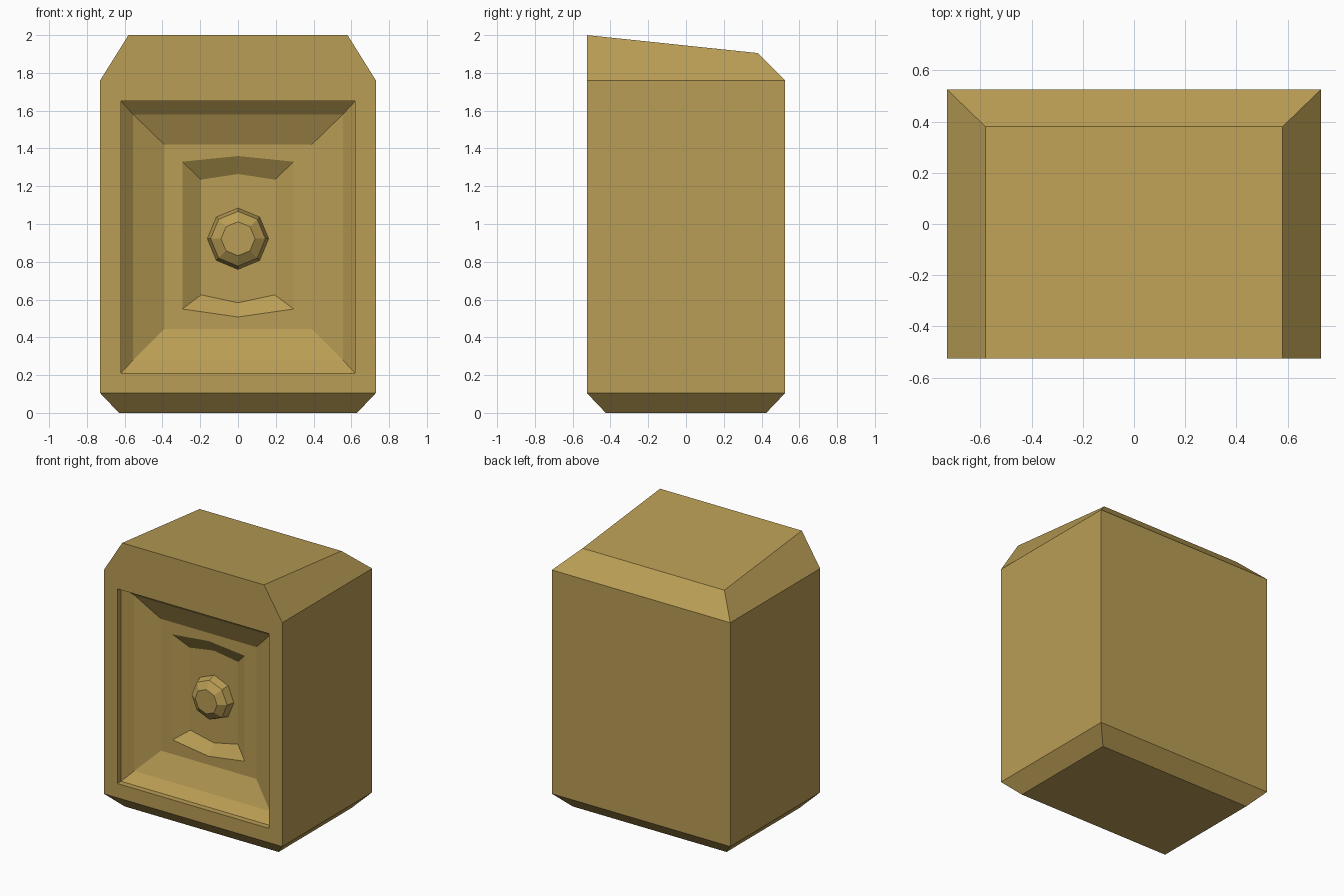
import bpy, bmesh
from math import sin, cos, pi

if "Cube" in bpy.data.objects:
    bpy.data.objects.remove(bpy.data.objects["Cube"])

mat = bpy.data.materials.new("ochre")
mat.diffuse_color = (0.49, 0.34, 0.09, 1)
mat.use_nodes = True
mat.node_tree.nodes["Principled BSDF"].inputs["Base Color"].default_value = mat.diffuse_color


def ring(bm, pts):
    return [bm.verts.new(p) for p in pts]


def bridge(bm, a, b, skip=()):
    n = len(a)
    for i in range(n):
        if i not in skip:
            j = (i + 1) % n
            bm.faces.new((a[i], a[j], b[j], b[i]))


def finish(bm, name):
    bmesh.ops.recalc_face_normals(bm, faces=bm.faces)
    me = bpy.data.meshes.new(name)
    bm.to_mesh(me)
    bm.free()
    me.materials.append(mat)
    ob = bpy.data.objects.new(name, me)
    bpy.context.collection.objects.link(ob)
    return ob


def level(hx, y0, y1, z0, z1):
    """Four corners: front left, front right, back right, back left."""
    return [(-hx, y0, z0), (hx, y0, z0), (hx, y1, z1), (-hx, y1, z1)]


# Cabinet shell: chamfered foot, straight walls, sloping chamfered top
F = -0.525
bm = bmesh.new()
foot, low, high, top = [ring(bm, level(*a)) for a in (
    (0.63, -0.425, 0.425, 0, 0),
    (0.73, F, 0.525, 0.105, 0.105),
    (0.73, F, 0.525, 1.76, 1.76),
    (0.58, F, 0.38, 2.0, 1.905))]
bm.faces.new(foot)
bridge(bm, foot, low)
bridge(bm, low, high, skip=(0,))
bridge(bm, high, top, skip=(0,))
bm.faces.new(top)

# Stepped front recess: half width, bottom z, top z, mid bulge, depth y
steps = [(0.62, 0.21, 1.65, 0, F),
         (0.62, 0.21, 1.65, 0, -0.482),
         (0.555, 0.28, 1.58, 0, -0.42),
         (0.39, 0.445, 1.42, 0, -0.343),
         (0.295, 0.55, 1.33, 0.035, -0.343),
         (0.195, 0.625, 1.235, 0.035, -0.28)]
rings = []
for h, b, t, m, y in steps:
    b_mid, t_mid = b - m * 1.2, t + m * 0.85
    rings.append(ring(bm, [(-h, y, b), (0, y, b_mid), (h, y, b),
                           (h, y, t), (0, y, t_mid), (-h, y, t)]))
for a, b in zip(rings, rings[1:]):
    bridge(bm, a, b)
bm.faces.new(rings[-1])

# Flat frame around the recess
bl, bmid, br, tr, tmid, tl = rings[0]
bm.faces.new((low[0], low[1], br, bmid, bl))
bm.faces.new((low[1], high[1], tr, br))
bm.faces.new((high[1], top[1], top[0], high[0], tl, tmid, tr))
bm.faces.new((high[0], low[0], bl, tl))
finish(bm, "cabinet")

# Eight-sided faceted knob in the middle of the dish
bm = bmesh.new()
knob = [ring(bm, [(r * sin(i * pi / 4), y, 0.922 + r * cos(i * pi / 4)) for i in range(8)])
        for r, y in ((0.163, -0.278), (0.145, -0.335), (0.09, -0.372))]
for a, b in zip(knob, knob[1:]):
    bridge(bm, a, b)
bm.faces.new(knob[0])
bm.faces.new(knob[-1])
finish(bm, "center_knob")
